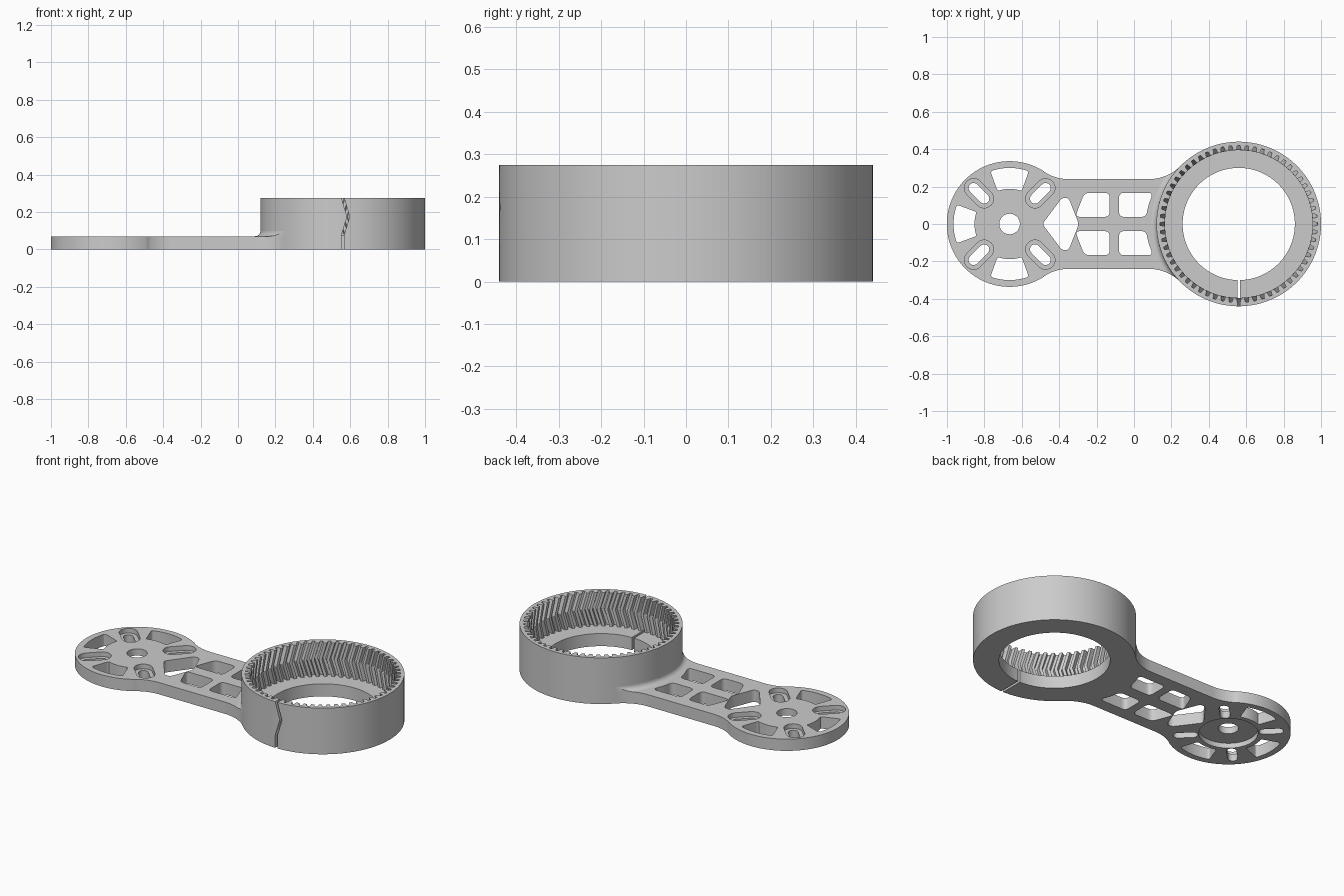
import bpy, bmesh, math
from mathutils import Vector

if "Cube" in bpy.data.objects:
    bpy.data.objects.remove(bpy.data.objects["Cube"])

RX, RR, H, T = 0.56, 0.44, 0.275, 0.07     # ring centre, radius, height, arm thickness
DX, DR = -0.665, 0.336                     # mounting disc centre, radius


def finish(name, bm):
    bmesh.ops.recalc_face_normals(bm, faces=bm.faces)
    me = bpy.data.meshes.new(name)
    bm.to_mesh(me)
    bm.free()
    ob = bpy.data.objects.new(name, me)
    bpy.context.collection.objects.link(ob)
    return ob


def arc(cx, cy, r, a0, a1, n):
    return [(cx + r * math.cos(math.radians(a0 + (a1 - a0) * i / n)),
             cy + r * math.sin(math.radians(a0 + (a1 - a0) * i / n))) for i in range(n + 1)]


def circle(cx, cy, r, n=64):
    return arc(cx, cy, r, 0, 360, n)[:-1]


def mirror_y(pts):
    return [(x, -y) for x, y in reversed(pts)]


def rounded(pts, d):
    out = []
    for i, p in enumerate(pts):
        p, a, b = Vector(p), Vector(pts[i - 1]), Vector(pts[(i + 1) % len(pts)])
        s = p + (a - p).normalized() * min(d, (a - p).length * 0.45)
        e = p + (b - p).normalized() * min(d, (b - p).length * 0.45)
        for k in range(6):
            t = k / 5
            out.append(tuple(s * (1 - t) ** 2 + p * 2 * t * (1 - t) + e * t * t))
    return out


def stadium(cx, cy, r, half, deg):
    c, s = half * math.cos(math.radians(deg)), half * math.sin(math.radians(deg))
    return arc(cx + c, cy + s, r, deg - 90, deg + 90, 16) + arc(cx - c, cy - s, r, deg + 90, deg + 270, 16)


def loft(name, loops, closed=False):
    """Skin equal-length loops; cap the ends unless the skin closes on itself."""
    bm = bmesh.new()
    vs = [[bm.verts.new(p) for p in lp] for lp in loops]
    n = len(loops[0])
    for i in range(len(vs) if closed else len(vs) - 1):
        a, b = vs[i], vs[(i + 1) % len(vs)]
        for j in range(n):
            k = (j + 1) % n
            bm.faces.new((a[j], a[k], b[k], b[j]))
    if not closed:
        bm.faces.new(vs[0])
        bm.faces.new(vs[-1])
    return finish(name, bm)


def prism(name, pts, z0, z1):
    return loft(name, [[(x, y, z) for x, y in pts] for z in (z0, z1)])


def boolean(ob, tool, op='DIFFERENCE'):
    m = ob.modifiers.new("cut", 'BOOLEAN')
    m.operation, m.solver, m.object = op, 'EXACT', tool
    bpy.context.view_layer.objects.active = ob
    bpy.ops.object.modifier_apply(modifier=m.name)
    bpy.data.objects.remove(tool, do_unlink=True)


# Arm outline: disc, waist and tangent blends into the ring
half = (arc(0.08, 0.476, 0.236, -44.8, -90, 16) + arc(-0.35, 0.475, 0.235, -90, -123.6, 12)
        + arc(DX, 0, DR, 57, 180, 48))
outline = half + mirror_y(half)[1:] + arc(RX, 0, 0.43, 224.5, 135.5, 40)
arm = prism("arm_plate", outline, 0, T)


def cut(pts, z0=-0.05, z1=0.15):
    boolean(arm, prism("cutter", pts, z0, z1))


# Disc: centre hole, underside recess, windows and counterbored slots
cut(circle(DX, 0, 0.16), -0.05, 0.03)
cut(circle(DX, 0, 0.055))
for a in (90, 180, 270):
    cut(rounded(arc(DX, 0, 0.30, a - 20, a + 20, 8) + arc(DX, 0, 0.188, a + 20, a - 20, 8), 0.018))
for a in (45, 135, 225, 315):
    sx = DX + 0.232 * math.cos(math.radians(a))
    sy = 0.232 * math.sin(math.radians(a))
    cut(stadium(sx, sy, 0.05, 0.04, a), 0.042, 0.15)
    cut(stadium(sx, sy, 0.027, 0.04, a))

# Waist: arrow-shaped window and four truss windows
cut(rounded([(-0.49, 0), (-0.385, -0.14), (-0.35, -0.14), (-0.295, 0), (-0.35, 0.14), (-0.385, 0.14)], 0.02))
for w in ([(-0.315, 0.038), (-0.13, 0.038), (-0.13, 0.167), (-0.265, 0.167)],
          [(-0.08, 0.038), (0.065, 0.038), (0.075, 0.095), (0.102, 0.167), (-0.08, 0.167)]):
    w = rounded(w, 0.028)
    cut(w)
    cut(mirror_y(w))

# Fillet between the arm's top face and the ring wall
prof = ([(0.434, 0.062), (0.434, 0.098)]
        + [(0.468 + 0.028 * math.cos(math.radians(t)), 0.098 + 0.028 * math.sin(math.radians(t)))
           for t in range(180, 271, 15)] + [(0.468, 0.062)])
fillet = loft("ring_fillet", [[(RX + r * math.cos(math.radians(a)), r * math.sin(math.radians(a)), z)
                               for r, z in prof] for a in [125 + 2 * i for i in range(56)]])
boolean(fillet, prism("cutter", outline, 0.05, 0.15), 'INTERSECT')

# Ring gear with internal herringbone teeth and a bottom flange
N, TWIST, Z0 = 60, 0.07, 0.075
pitch = 2 * math.pi / N
STEPS = [(-0.30, 0.395), (-0.17, 0.42), (0.17, 0.42), (0.30, 0.395)]


def loop(z, r=None, twist=0.0):
    pts = []
    for i in range(N):
        for f, rt in STEPS:
            a, q = (i + f) * pitch + twist, r or rt
            pts.append((RX + q * math.cos(a), q * math.sin(a), z))
    return pts


zm = (Z0 + H) / 2
ring = loft("ring_gear", [loop(0, RR), loop(H, RR), loop(H), loop(zm, None, TWIST),
                          loop(Z0), loop(Z0, 0.30), loop(0, 0.30)], closed=True)

# Chevron slit through the front of the ring
mid = [(RX, -0.05), (RX, Z0), (RX + 0.03, zm), (RX, H), (RX - 0.009, H + 0.03)]
slit = [(x - 0.007, z) for x, z in mid] + [(x + 0.007, z) for x, z in reversed(mid)]
boolean(ring, loft("cutter", [[(x, y, z) for x, z in slit] for y in (-0.5, -0.2)]))

# Smooth shading with crisp edges
for ob in (arm, fillet, ring):
    bpy.ops.object.select_all(action='DESELECT')
    ob.select_set(True)
    bpy.context.view_layer.objects.active = ob
    bpy.ops.object.shade_smooth_by_angle(angle=math.radians(25))
